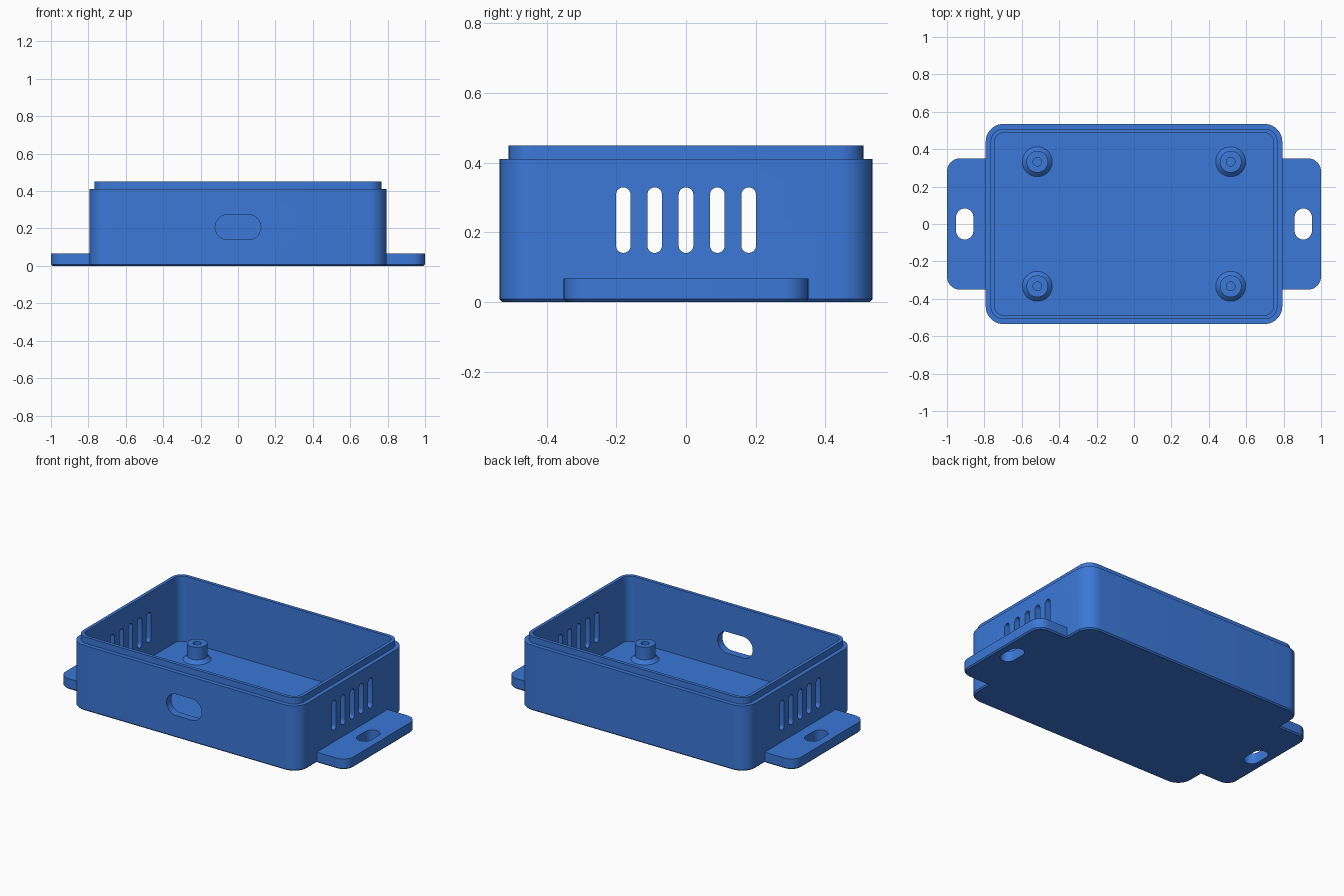
import bpy, bmesh, math
from mathutils import Matrix, Vector

cube = bpy.data.objects.get("Cube")
if cube:
    bpy.data.objects.remove(cube, do_unlink=True)

blue = bpy.data.materials.new("blue plastic")
blue.use_nodes = True
blue.diffuse_color = (0.044, 0.188, 0.687, 1)
blue.node_tree.nodes["Principled BSDF"].inputs["Base Color"].default_value = blue.diffuse_color


def outline(hx, hy, r, z, steps=10):
    """Rounded rectangle; a circle or a slot when r reaches the half size."""
    pts = []
    for corner, (sx, sy) in enumerate([(1, 1), (-1, 1), (-1, -1), (1, -1)]):
        for i in range(steps + 1):
            a = math.pi / 2 * (corner + i / steps)
            pts.append(Vector((sx * (hx - r) + r * math.cos(a),
                               sy * (hy - r) + r * math.sin(a), z)))
    return pts


def loft(bm, rings, matrix=Matrix()):
    """Closed solid through a stack of rounded outlines."""
    loops = [[bm.verts.new(matrix @ p) for p in outline(*ring)] for ring in rings]
    for low, high in zip(loops, loops[1:]):
        for i in range(len(low)):
            j = (i + 1) % len(low)
            bm.faces.new((low[i], low[j], high[j], high[i]))
    bm.faces.new(loops[0][::-1])
    bm.faces.new(loops[-1])


def make(name, solids):
    bm = bmesh.new()
    for rings, matrix in solids:
        loft(bm, rings, matrix)
    bmesh.ops.remove_doubles(bm, verts=bm.verts, dist=1e-5)
    bmesh.ops.recalc_face_normals(bm, faces=bm.faces)
    mesh = bpy.data.meshes.new(name)
    bm.to_mesh(mesh)
    bm.free()
    mesh.materials.append(blue)
    obj = bpy.data.objects.new(name, mesh)
    bpy.context.collection.objects.link(obj)
    return obj


def combine(obj, other, operation):
    """Apply a boolean and drop the helper."""
    mod = obj.modifiers.new("boolean", 'BOOLEAN')
    mod.object, mod.operation, mod.solver = other, operation, 'EXACT'
    bpy.context.view_layer.update()
    graph = bpy.context.evaluated_depsgraph_get()
    mesh = bpy.data.meshes.new_from_object(obj.evaluated_get(graph))
    obj.modifiers.clear()
    obj.data = mesh
    bpy.data.objects.remove(other, do_unlink=True)


def smooth(obj):
    bpy.ops.object.select_all(action='DESELECT')
    obj.select_set(True)
    bpy.context.view_layer.objects.active = obj
    bpy.ops.object.shade_smooth_by_angle(angle=math.radians(30))


ID = Matrix()
FLOOR = 0.04

# Outer box with a chamfered foot and a stepped lip
body = make("enclosure", [([(0.785, 0.527, 0.087, 0), (0.793, 0.535, 0.095, 0.008),
                            (0.793, 0.535, 0.095, 0.41), (0.767, 0.509, 0.069, 0.41),
                            (0.767, 0.509, 0.069, 0.45)], ID)])

# Plate that forms both mounting tabs
plate = make("tab_plate", [([(0.992, 0.343, 0.062, 0), (1, 0.351, 0.07, 0.008),
                             (1, 0.351, 0.07, 0.067)], ID)])
combine(body, plate, 'UNION')

# Inner cavity
combine(body, make("cavity", [([(0.746, 0.488, 0.05, FLOOR), (0.746, 0.488, 0.05, 0.6)], ID)]),
        'DIFFERENCE')

# Side vents, front port and tab slots
cuts = []
to_side = Matrix.Rotation(math.pi / 2, 4, 'Y')
for side in (-1, 1):
    for i in range(-2, 3):
        place = Matrix.Translation((side * 0.77, i * 0.09, 0.235)) @ to_side
        cuts.append(([(0.094, 0.021, 0.021, -0.08), (0.094, 0.021, 0.021, 0.08)], place))
    cuts.append(([(0.046, 0.083, 0.046, -0.1), (0.046, 0.083, 0.046, 0.2)],
                 Matrix.Translation((side * 0.905, 0, 0))))
to_front = Matrix.Translation((0, -0.51, 0.207)) @ Matrix.Rotation(math.pi / 2, 4, 'X')
cuts.append(([(0.122, 0.067, 0.067, -0.08), (0.122, 0.067, 0.067, 0.08)], to_front))
combine(body, make("cutters", cuts), 'DIFFERENCE')
smooth(body)

# Four standoffs with flared feet and blind screw holes
profile = [(0.08, FLOOR - 0.01), (0.08, FLOOR), (0.058, FLOOR + 0.022),
           (0.058, 0.14), (0.023, 0.14), (0.023, FLOOR + 0.01)]
rings = [(r, r, r, z) for r, z in profile]
for x, side in ((0.517, "left"), (-0.517, "right")):
    for y, end in ((-0.333, "front"), (0.333, "back")):
        smooth(make(f"standoff_{end}_{side}", [(rings, Matrix.Translation((x, y, 0)))]))
